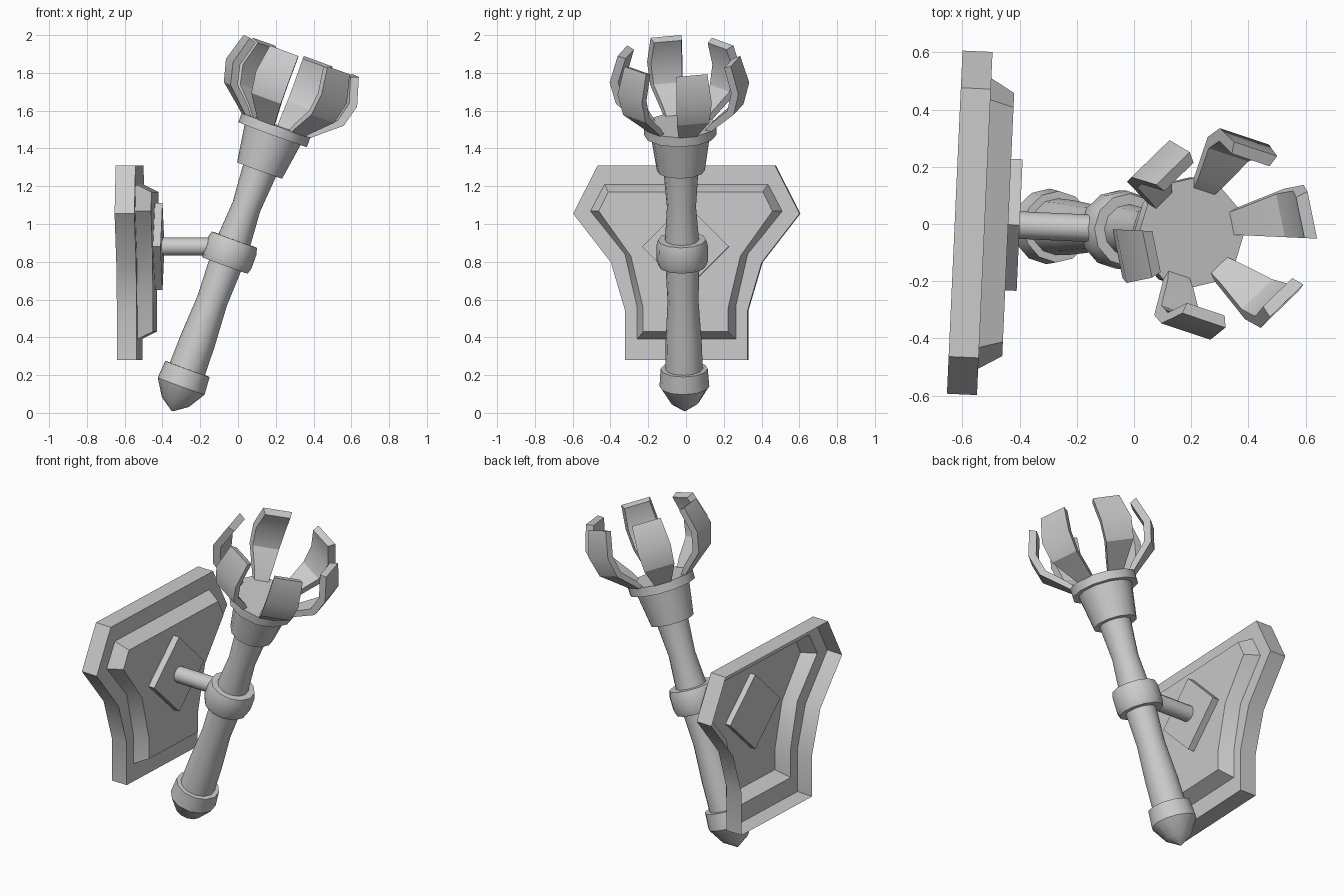
import bpy, bmesh, math
from mathutils import Matrix

if "Cube" in bpy.data.objects:
    bpy.data.objects.remove(bpy.data.objects["Cube"])

# Whole model is turned slightly about z; the torch also leans 20 degrees
WORLD = Matrix.Translation((0, -0.022, 0)) @ Matrix.Rotation(math.radians(-2.6), 4, 'Z')
TORCH = WORLD @ Matrix.Translation((-0.349, 0, 0.01)) @ Matrix.Rotation(math.radians(20), 4, 'Y')
SIDES = 12


def finish(name, bm, matrix, normals=True):
    if normals:
        bmesh.ops.recalc_face_normals(bm, faces=bm.faces)
    me = bpy.data.meshes.new(name)
    bm.transform(matrix)
    bm.to_mesh(me)
    bm.free()
    ob = bpy.data.objects.new(name, me)
    bpy.context.collection.objects.link(ob)
    bpy.ops.object.select_all(action='DESELECT')
    ob.select_set(True)
    bpy.context.view_layer.objects.active = ob
    bpy.ops.object.shade_smooth_by_angle(angle=math.radians(32))
    return ob


def bridge(bm, a, b):
    n = len(a)
    for i in range(n):
        bm.faces.new((a[i], a[(i + 1) % n], b[(i + 1) % n], b[i]))


def lathe(name, profile, matrix):
    """Turn (height, radius) points round the z axis, capped at both ends."""
    bm = bmesh.new()
    rings = []
    for h, r in profile:
        rings.append([bm.verts.new((r * math.cos(k * math.tau / SIDES),
                                    r * math.sin(k * math.tau / SIDES), h)) for k in range(SIDES)])
    for a, b in zip(rings, rings[1:]):
        bridge(bm, a, b)
    bm.faces.new(rings[0][::-1])
    bm.faces.new(rings[-1])
    return finish(name, bm, matrix)


# Torch shaft, pommel, grip ring and cup
lathe("pommel", [(0, 0.004), (0.05, 0.076), (0.14, 0.132), (0.237, 0.125)], TORCH)
lathe("shaft", [(0.2, 0.1), (0.4, 0.095), (0.62, 0.082), (0.82, 0.09), (0.965, 0.09),
                (1.15, 0.077), (1.37, 0.094)], TORCH)
lathe("grip_ring", [(0.82, 0.127), (0.85, 0.137), (0.93, 0.137), (0.965, 0.127)], TORCH)
lathe("cup", [(1.355, 0.127), (1.57, 0.16)], TORCH)
lathe("cup_rim", [(1.557, 0.193), (1.61, 0.193)], TORCH)

# Six curved prongs, each filling one of the twelve sides
section = [(1.60, 0.185), (1.635, 0.225), (1.73, 0.338), (1.85, 0.37), (2.0, 0.325),
           (1.985, 0.283), (1.85, 0.325), (1.745, 0.298), (1.655, 0.195), (1.60, 0.15)]
bm = bmesh.new()
for k in range(6):
    ends = []
    for deg in (60 * k, 60 * k + 30):
        a = math.radians(deg)
        ends.append([bm.verts.new((r * math.cos(a), r * math.sin(a), h)) for h, r in section])
    bridge(bm, *ends)
    bm.faces.new(ends[0])
    bm.faces.new(ends[1][::-1])
finish("prongs", bm, TORCH)

# Wall plate: shield-shaped shell, open at the back, with a raised panel
outer = [(0.47, 1.31), (0.60, 1.055), (0.40, 0.797), (0.325, 0.543), (0.325, 0.28)]
step = [(0.433, 1.21), (0.508, 1.068), (0.325, 0.84), (0.262, 0.565), (0.262, 0.39)]
panel = [(0.41, 1.17), (0.46, 1.068), (0.29, 0.83), (0.225, 0.555), (0.225, 0.43)]
bm = bmesh.new()
loops = []
for x, half in ((-0.627, outer), (-0.522, outer), (-0.522, step), (-0.44, panel)):
    full = half + [(-y, z) for y, z in reversed(half)]
    loops.append([bm.verts.new((x, y, z)) for y, z in full])
for a, b in zip(loops, loops[1:]):
    bridge(bm, a, b)
front = bm.faces.new(loops[-1])
front.normal_update()
bmesh.ops.recalc_face_normals(bm, faces=bm.faces)
if front.normal.x < 0:
    bmesh.ops.reverse_faces(bm, faces=bm.faces)
finish("wall_plate", bm, WORLD, normals=False)

# Diamond boss through the panel
bm = bmesh.new()
ends = [[bm.verts.new((x, y, 0.88 + z)) for y, z in ((0.23, 0), (0, 0.23), (-0.23, 0), (0, -0.23))]
        for x in (-0.475, -0.40)]
bridge(bm, *ends)
bm.faces.new(ends[0])
bm.faces.new(ends[1])
finish("diamond_boss", bm, WORLD)

# Bracket rod from the boss to the grip ring
lathe("bracket_rod", [(0, 0.048), (0.33, 0.048)],
      WORLD @ Matrix.Translation((-0.41, 0, 0.88)) @ Matrix.Rotation(math.radians(90), 4, 'Y'))
